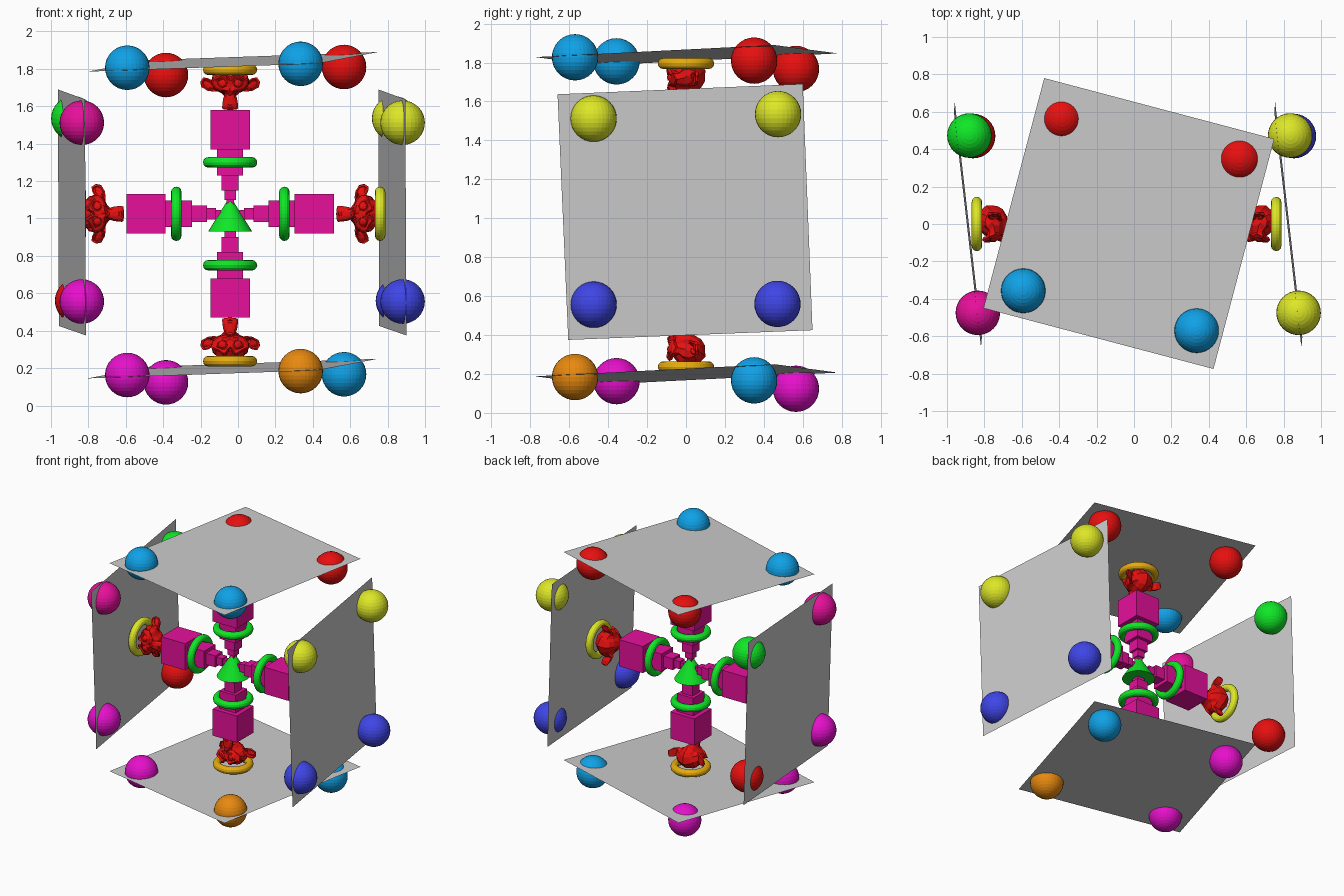
import bpy
import math
from mathutils import Matrix, Vector

if "Cube" in bpy.data.objects:
    bpy.data.objects.remove(bpy.data.objects["Cube"])

COLOURS = {
    "grey": (0.6, 0.6, 0.6), "pink": (0.8, 0.005, 0.33),
    "magenta": (0.8, 0.005, 0.6), "red": (0.8, 0.005, 0.005),
    "green": (0.005, 0.8, 0.02), "yellow": (0.72, 0.8, 0.02),
    "sky_blue": (0.005, 0.36, 0.8), "indigo": (0.05, 0.06, 0.8),
    "orange": (0.8, 0.25, 0.005), "gold": (0.8, 0.42, 0.005),
}
MATS = {}
for key, rgb in COLOURS.items():
    MATS[key] = bpy.data.materials.new(key)
    MATS[key].diffuse_color = (*rgb, 1)

HUB = Vector((-0.042, 0, 1.025))


def finish(name, colour, matrix=None):
    """Name, colour and place the primitive just added."""
    ob = bpy.context.object
    ob.name = name
    ob.data.materials.append(MATS[colour])
    if matrix is not None:
        ob.matrix_world = matrix
    return ob


def panel(name, corners):
    mesh = bpy.data.meshes.new(name)
    mesh.from_pydata(corners, [], [(0, 1, 2, 3)])
    ob = bpy.data.objects.new(name, mesh)
    bpy.context.collection.objects.link(ob)
    mesh.materials.append(MATS["grey"])


def ball(name, colour, loc):
    bpy.ops.mesh.primitive_uv_sphere_add(segments=32, ring_count=16,
                                         radius=0.119, location=loc)
    finish(name, colour)


def ring(name, colour, matrix):
    bpy.ops.mesh.primitive_torus_add(major_radius=0.117, minor_radius=0.028,
                                     major_segments=48, minor_segments=12)
    finish(name, colour, matrix)


def arm(side, angle, collar_d, head_d, end_d, end_colour):
    """Stepped arm growing out of the hub, turned about the y axis."""
    turn = Matrix.Translation(HUB) @ Matrix.Rotation(math.radians(angle), 4, 'Y')

    def up(d):
        return turn @ Matrix.Translation((0, 0, d))

    # growing blocks: distance from the hub, edge length
    for i, (d, size) in enumerate([(0.07, 0.04), (0.105, 0.06), (0.17, 0.09),
                                   (0.275, 0.14), (0.45, 0.21)]):
        bpy.ops.mesh.primitive_cube_add(size=size)
        finish(f"{side}_block_{i}", "pink", up(d))
    ring(f"{side}_collar_ring", "green", up(collar_d))
    # carved head, chin towards the hub
    bpy.ops.mesh.primitive_monkey_add(size=2)
    finish(f"{side}_carved_head", "red", up(head_d) @ Matrix.Scale(0.117, 4))
    ring(f"{side}_end_ring", end_colour, up(end_d))


# Central cone
bpy.ops.mesh.primitive_cone_add(vertices=32, radius1=0.118, depth=0.19,
                                location=HUB)
finish("hub_cone", "green")

# Four arms
arm("top", 0, 0.275, 0.67, 0.77, "gold")
arm("right", 90, 0.29, 0.682, 0.802, "yellow")
arm("bottom", 180, 0.275, 0.67, 0.788, "gold")
arm("left", 270, 0.288, 0.682, 0.798, "yellow")

# Tilted panels: lower and left ones are shifted copies
cap = [(-0.805, -0.45, 1.785), (0.425, -0.775, 1.828),
       (0.75, 0.455, 1.89), (-0.48, 0.78, 1.847)]
wall = [(0.895, -0.66, 1.637), (0.90, -0.605, 0.375),
        (0.755, 0.65, 0.425), (0.75, 0.60, 1.69)]
panel("top_panel", cap)
panel("bottom_panel", [(x, y, z - 1.64) for x, y, z in cap])
panel("right_panel", wall)
panel("left_panel", [(x - 1.713, y, z) for x, y, z in wall])

# Balls at the corners of the top and bottom panels
cap_spots = [(-0.592, -0.357, 1.806), (0.335, -0.57, 1.827),
             (0.567, 0.35, 1.81), (-0.385, 0.565, 1.767)]
tops = ["sky_blue", "sky_blue", "red", "red"]
bottoms = ["magenta", "orange", "sky_blue", "magenta"]
for i, (x, y, z) in enumerate(cap_spots):
    ball(f"top_ball_{i}", tops[i], (x, y, z))
    ball(f"bottom_ball_{i}", bottoms[i], (x, y, z - 1.643))

# Balls at the corners of the side panels
wall_spots = [(0.88, -0.475, 1.512), (0.88, -0.475, 0.556),
              (0.855, 0.47, 0.56), (0.835, 0.473, 1.535)]
rights = ["yellow", "indigo", "indigo", "yellow"]
lefts = ["pink", "magenta", "red", "green"]
for i, (x, y, z) in enumerate(wall_spots):
    ball(f"right_ball_{i}", rights[i], (x, y, z))
    ball(f"left_ball_{i}", lefts[i], (x - 1.715, y, z))

for m in bpy.data.materials:
    if m.users and not m.is_grease_pencil:
        m.use_nodes = True
        m.node_tree.nodes["Principled BSDF"].inputs["Base Color"].default_value = m.diffuse_color
